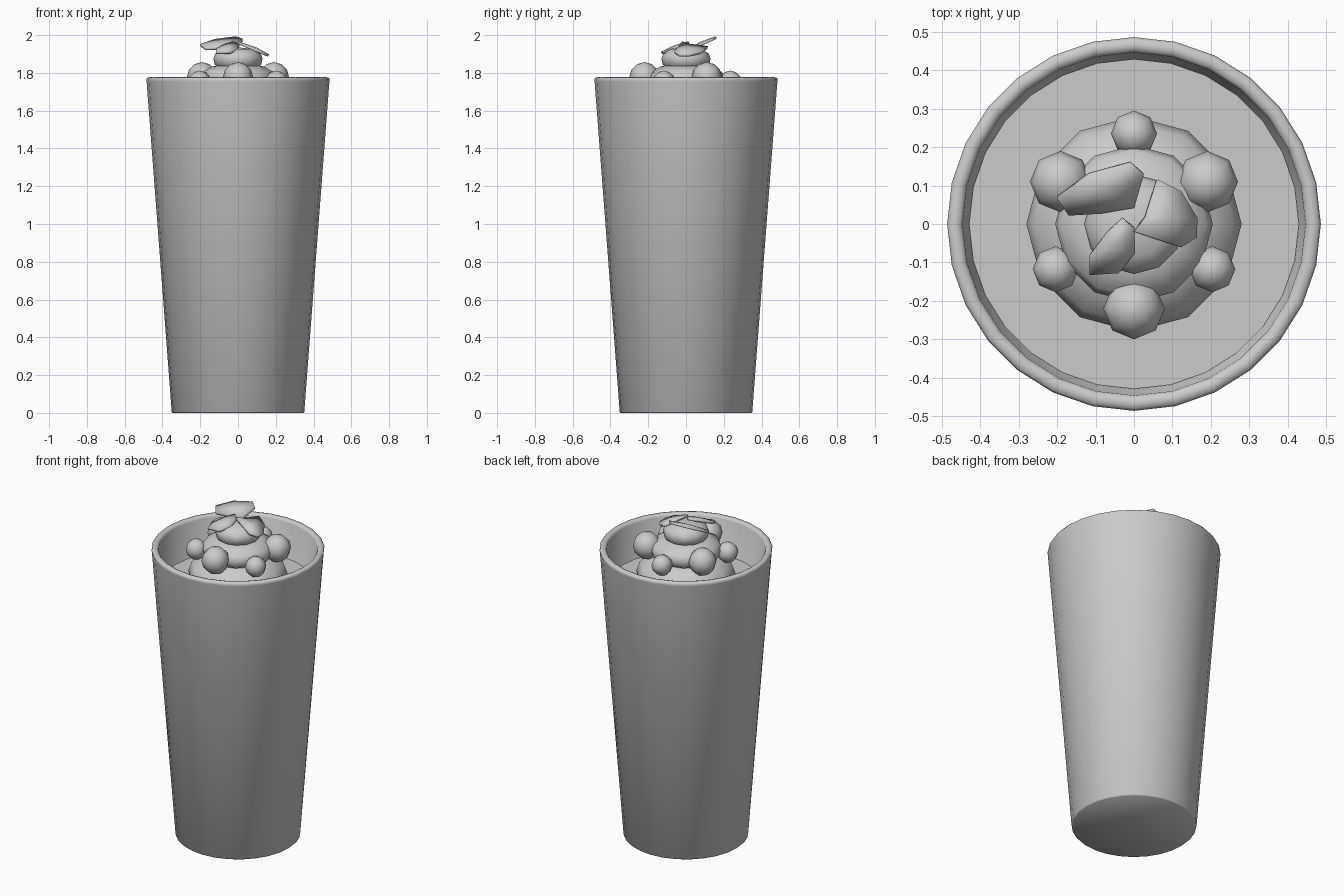
import bpy, bmesh, math
from mathutils import Vector

cube = bpy.data.objects.get("Cube")
if cube:
    bpy.data.objects.remove(cube, do_unlink=True)

GREY = (0.6, 0.6, 0.6, 1.0)
mat = bpy.data.materials.new("plain_grey")
mat.use_nodes = True
mat.diffuse_color = GREY
for node in mat.node_tree.nodes:
    if node.type == 'BSDF_PRINCIPLED':
        node.inputs["Base Color"].default_value = GREY


def finish(name, bm, smooth_angle):
    bmesh.ops.remove_doubles(bm, verts=bm.verts, dist=1e-5)
    bmesh.ops.recalc_face_normals(bm, faces=bm.faces)
    mesh = bpy.data.meshes.new(name)
    bm.to_mesh(mesh)
    bm.free()
    mesh.materials.append(mat)
    obj = bpy.data.objects.new(name, mesh)
    bpy.context.collection.objects.link(obj)
    bpy.ops.object.select_all(action='DESELECT')
    obj.select_set(True)
    bpy.context.view_layer.objects.active = obj
    bpy.ops.object.shade_smooth_by_angle(angle=math.radians(smooth_angle))
    return obj


def lathe(name, profile, sides, smooth_angle):
    """Revolve (radius, height) points around z."""
    bm = bmesh.new()
    verts = [bm.verts.new((r, 0, z)) for r, z in profile]
    edges = [bm.edges.new(pair) for pair in zip(verts, verts[1:])]
    bmesh.ops.spin(bm, geom=verts + edges, cent=(0, 0, 0), axis=(0, 0, 1),
                   angle=math.tau, steps=sides, use_duplicate=False)
    return finish(name, bm, smooth_angle)


def leaf(name, outline, height, slope_x, slope_y):
    """Thin tilted leaf from a plan outline, with a slightly raised middle."""
    bm = bmesh.new()
    verts = [bm.verts.new((x, y, height + slope_x * x + slope_y * y)) for x, y in outline]
    middle = sum((v.co for v in verts), Vector()) / len(verts)
    hub = bm.verts.new(middle + Vector((0, 0, 0.008)))
    for a, b in zip(verts, verts[1:] + verts[:1]):
        bm.faces.new((a, b, hub))
    obj = finish(name, bm, 40)
    solid = obj.modifiers.new("thickness", 'SOLIDIFY')
    solid.thickness = 0.014
    solid.offset = 0
    return obj


# Tapered tumbler with a rounded lip and a thick floor
lathe("tumbler", [(0, 0), (0.345, 0), (0.351, 0.006), (0.484, 1.755),
                  (0.486, 1.765), (0.48, 1.774), (0.465, 1.777), (0.452, 1.773),
                  (0.446, 1.762), (0.322, 0.06), (0, 0.06)], 28, 100)

# Drink surface
lathe("drink", [(0, 0.07), (0.322, 0.07), (0.429, 1.55), (0, 1.55)], 28, 40)

# Stacked whipped cream
layers = [("lower", 0.28, 1.50, 1.74), ("middle", 0.205, 1.70, 1.845),
          ("upper", 0.13, 1.815, 1.935)]
for label, r, low, high in layers:
    h = high - low
    lathe(label + "_cream", [(0, low), (r * 0.7, low), (r * 0.95, low + h * 0.25),
                             (r, low + h * 0.5), (r * 0.93, low + h * 0.72),
                             (r * 0.65, low + h * 0.93), (0, high)], 12, 50)

# Alternating large and small berries around the cream
for i in range(6):
    large = i % 2 == 0
    radius = 0.08 if large else 0.06
    ring = 0.22 if large else 0.235
    angle = math.radians(30 + 60 * i)
    bm = bmesh.new()
    bmesh.ops.create_uvsphere(bm, u_segments=8, v_segments=6, radius=radius)
    bmesh.ops.translate(bm, verts=bm.verts, vec=(
        ring * math.cos(angle), ring * math.sin(angle), 1.777 if large else 1.752))
    finish("berry_%d" % (i + 1), bm, 60)

# Garnish leaves
leaf("back_leaf", [(-0.2, 0.07), (-0.17, 0.025), (-0.09, 0.03), (0.0, 0.045),
                   (0.025, 0.13), (-0.01, 0.16), (-0.12, 0.13)], 1.915, 0, 0.45)
leaf("left_leaf", [(0.0, -0.02), (0.12, -0.06), (0.16, -0.035), (0.162, 0.015),
                   (0.12, 0.085), (0.06, 0.115), (0.03, 0.02)], 1.96, -0.42, 0)
leaf("front_leaf", [(-0.115, -0.13), (-0.04, -0.125), (0.0, -0.075), (0.0, -0.01),
                    (-0.03, 0.015), (-0.07, -0.02), (-0.115, -0.08)], 1.955, 0, 0.38)
